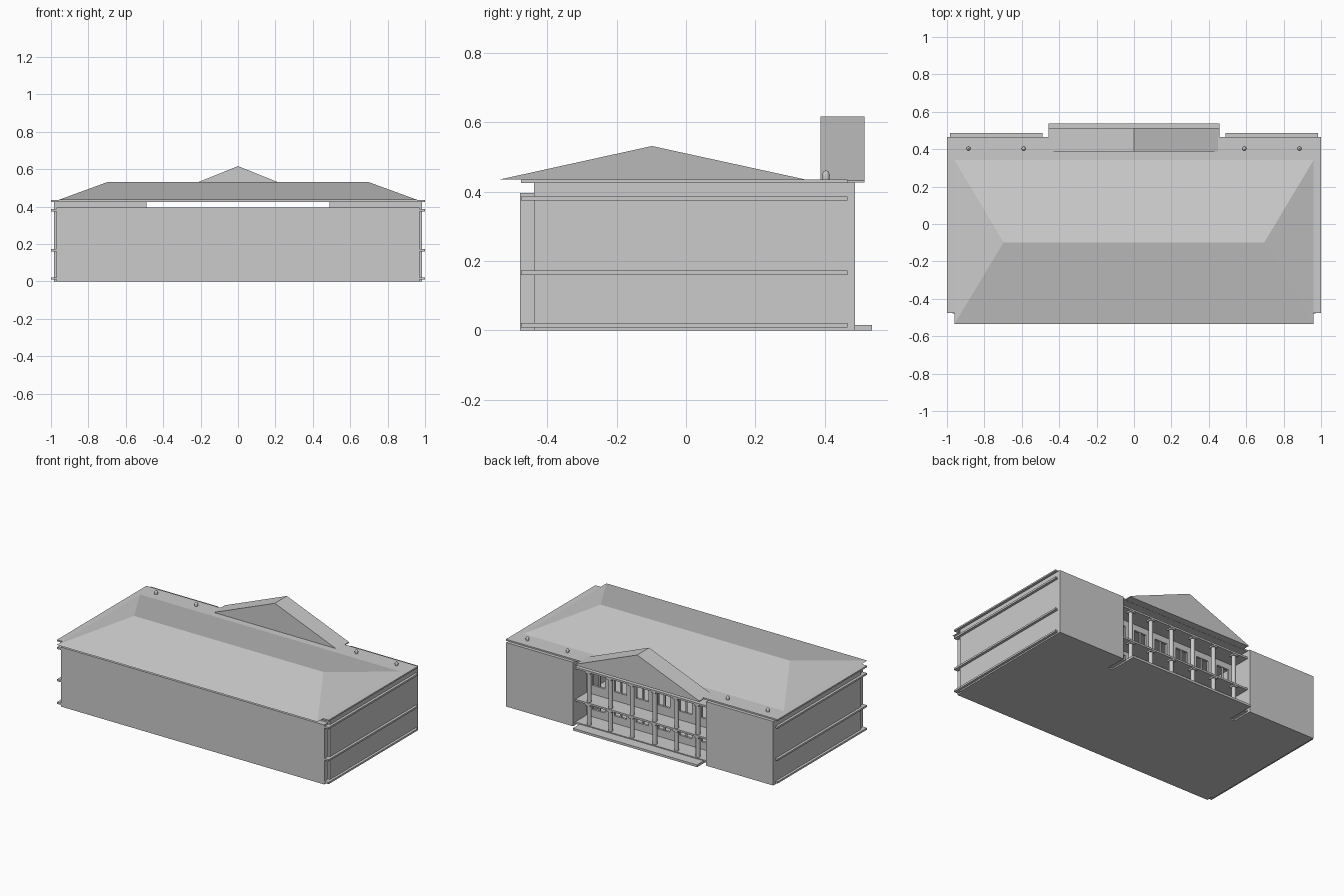
import bpy
import bmesh
import math

if "Cube" in bpy.data.objects:
    bpy.data.objects.remove(bpy.data.objects["Cube"])

grey = bpy.data.materials.new("light_grey")
grey.diffuse_color = (0.6, 0.6, 0.6, 1)
grey.use_nodes = True
grey.node_tree.nodes["Principled BSDF"].inputs["Base Color"].default_value = grey.diffuse_color


def add_mesh(name, verts, faces):
    me = bpy.data.meshes.new(name)
    me.from_pydata(verts, [], faces)
    bm = bmesh.new()
    bm.from_mesh(me)
    bmesh.ops.recalc_face_normals(bm, faces=bm.faces)
    bm.to_mesh(me)
    bm.free()
    me.materials.append(grey)
    ob = bpy.data.objects.new(name, me)
    bpy.context.collection.objects.link(ob)
    return ob


def box(name, x0, x1, y0, y1, z0, z1):
    v = [(x, y, z) for z in (z0, z1) for x, y in ((x0, y0), (x1, y0), (x1, y1), (x0, y1))]
    f = [(0, 1, 2, 3), (4, 5, 6, 7)] + [(i, (i + 1) % 4, (i + 1) % 4 + 4, i + 4) for i in range(4)]
    return add_mesh(name, v, f)


def lathe(name, x, y, profile, sides=12):
    """Solid of revolution from (radius, height) pairs, with capped ends."""
    v, f = [], []
    for r, z in profile:
        for i in range(sides):
            a = 2 * math.pi * i / sides
            v.append((x + r * math.cos(a), y + r * math.sin(a), z))
    for k in range(len(profile) - 1):
        for i in range(sides):
            j = (i + 1) % sides
            f.append((k * sides + i, k * sides + j, (k + 1) * sides + j, (k + 1) * sides + i))
    f += [tuple(range(sides)), tuple(range(len(v) - sides, len(v)))]
    ob = add_mesh(name, v, f)
    for p in ob.data.polygons[:-2]:
        p.use_smooth = True
    return ob


# Main walls: front panel, two closed wings, ground plate
box("front_wall", -0.97, 0.97, -0.478, -0.438, 0, 0.396)
box("ground_plate", -0.49, 0.49, -0.44, 0.345, 0, 0.012)
for side, s in (("right", 1), ("left", -1)):
    xs = sorted((s * 0.49, s * 0.983))
    box(side + "_wing", *xs, -0.438, 0.487, 0, 0.426)

# Floor slabs whose edges show as ledges on the sides and as the balcony
for name, z0, z1 in (("ground_slab", 0.009, 0.021), ("balcony_slab", 0.16, 0.172),
                     ("upper_slab", 0.374, 0.386), ("roof_slab", 0.425, 0.435)):
    box(name, -1, 1, -0.475, 0.465, z0, z1)

# Entrance step
box("entrance_step", -0.457, 0.457, 0.25, 0.536, 0, 0.015)

# Recessed wall behind the columns, with window openings on both storeys
BAYS, PITCH, OPEN = 6, 0.16, 0.09
for storey, z0, sill, head, z1 in (("lower", 0.021, 0.07, 0.135, 0.16),
                                   ("upper", 0.172, 0.23, 0.335, 0.374)):
    box(storey + "_sill_wall", -0.49, 0.49, 0.33, 0.345, z0, sill)
    box(storey + "_head_wall", -0.49, 0.49, 0.33, 0.345, head, z1)
    edges = [-0.49]
    for i in range(BAYS):
        c = (i - (BAYS - 1) / 2) * PITCH
        edges += [c - OPEN / 2, c + OPEN / 2]
        box(storey + "_mullion", c - 0.006, c + 0.006, 0.333, 0.342, sill, head)
    edges.append(0.49)
    for a, b in zip(edges[::2], edges[1::2]):
        box(storey + "_pier", a, b, 0.33, 0.345, sill, head)

# Columns with square capitals, standing on each floor slab
for x in (-0.4, -0.243, -0.083, 0.083, 0.243, 0.4):
    for z0, z1 in ((0.021, 0.16), (0.172, 0.374)):
        lathe("column", x, 0.445, [(0.014, z0), (0.014, z1)])
        box("capital", x - 0.018, x + 0.018, 0.427, 0.463, z1 - 0.01, z1)

# Hipped main roof
add_mesh("hip_roof",
         [(-0.96, -0.535, 0.435), (0.96, -0.535, 0.435), (0.96, 0.342, 0.435), (-0.96, 0.342, 0.435),
          (-0.697, -0.098, 0.531), (0.697, -0.098, 0.531)],
         [(0, 1, 2, 3), (0, 1, 5, 4), (2, 3, 4, 5), (1, 2, 5), (3, 0, 4)])

# Gabled portico roof
gable = [(-0.457, 0.426), (0.457, 0.426), (0.457, 0.432), (0, 0.616), (-0.457, 0.432)]
add_mesh("portico_roof",
         [(x, y, z) for y in (0.387, 0.514) for x, z in gable],
         [tuple(range(5)), tuple(range(5, 10))]
         + [(i, (i + 1) % 5, (i + 1) % 5 + 5, i + 5) for i in range(5)])

# Small domed roof vents
for x in (-0.885, -0.59, 0.59, 0.885):
    lathe("roof_vent", x, 0.403,
          [(0.01, 0.434), (0.011, 0.446), (0.009, 0.454), (0.005, 0.459), (0.001, 0.461)])
